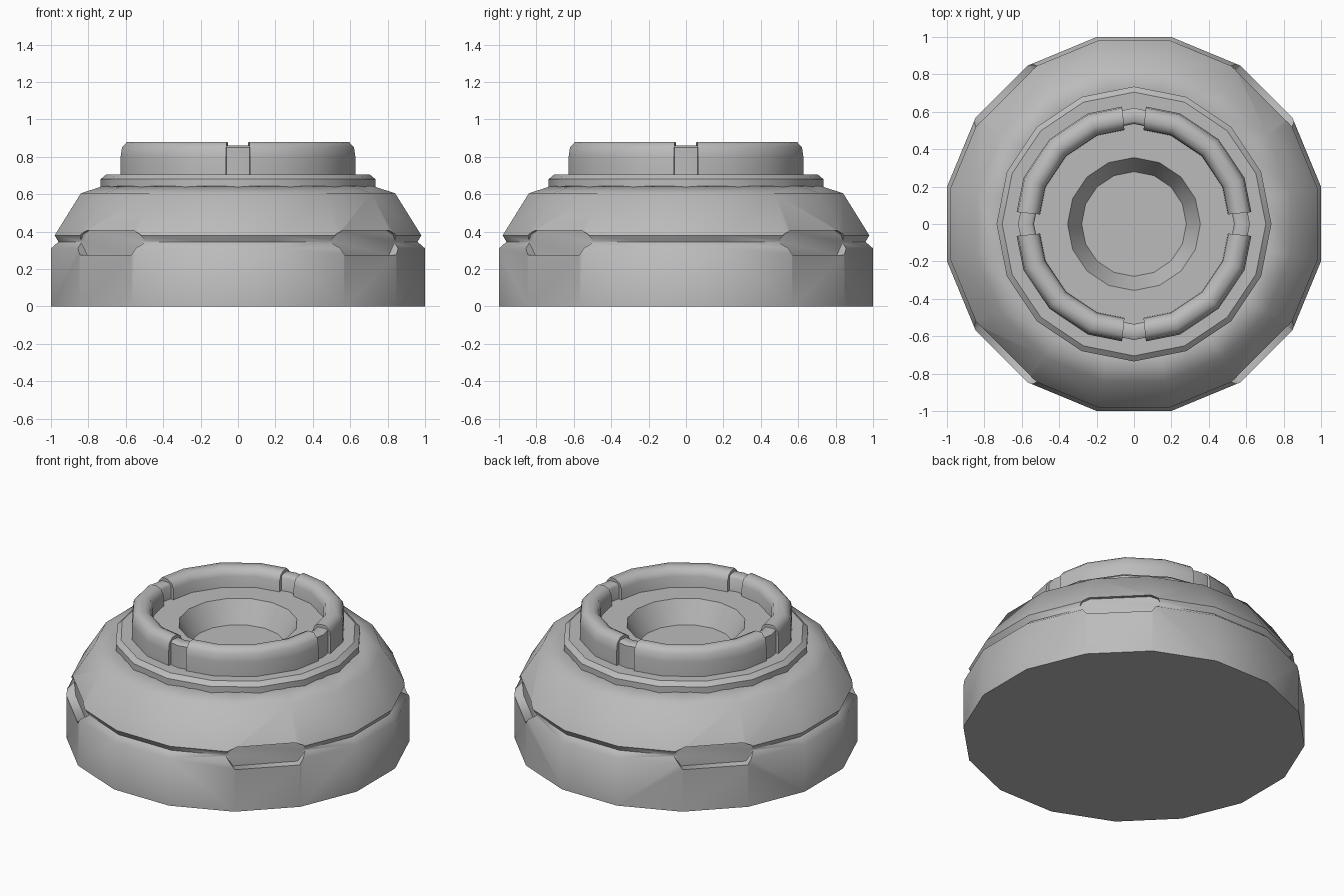
import bpy, bmesh, math
from mathutils import Matrix

if "Cube" in bpy.data.objects:
    bpy.data.objects.remove(bpy.data.objects["Cube"])

STEP = math.pi / 8  # 16-sided parts

grey = bpy.data.materials.new("warm_grey")
grey.diffuse_color = (0.5, 0.5, 0.5, 1)
grey.use_nodes = True
grey.node_tree.nodes["Principled BSDF"].inputs["Base Color"].default_value = grey.diffuse_color


def finish(name, bm, smooth=None):
    bmesh.ops.remove_doubles(bm, verts=bm.verts, dist=1e-5)
    bmesh.ops.recalc_face_normals(bm, faces=bm.faces)
    me = bpy.data.meshes.new(name)
    bm.to_mesh(me)
    bm.free()
    ob = bpy.data.objects.new(name, me)
    bpy.context.collection.objects.link(ob)
    me.materials.append(grey)
    if smooth:
        smooth_object(ob, smooth)
    return ob


def smooth_object(ob, angle):
    bpy.ops.object.select_all(action='DESELECT')
    ob.select_set(True)
    bpy.context.view_layer.objects.active = ob
    bpy.ops.object.shade_smooth_by_angle(angle=math.radians(angle))


def lathe(bm, profile, angles, full=True, loop=False):
    """Sweep (radius, z) points round z; angles off a 16-gon corner stay on its side."""
    rows = []
    for a, scale in angles:
        rows.append([bm.verts.new((r * scale * math.cos(a), r * scale * math.sin(a), z))
                     for r, z in profile])
    n, m = len(rows), len(profile)
    for i in range(n if full else n - 1):
        p, q = rows[i], rows[(i + 1) % n]
        for j in range(m if loop else m - 1):
            k = (j + 1) % m
            quad = [p[j], q[j], q[k], p[k]]
            if profile[j][0] == 0:
                quad = [p[j], q[k], p[k]]
            elif profile[k][0] == 0:
                quad = [p[j], q[j], p[k]]
            bm.faces.new(quad)
    if not full:
        bm.faces.new(rows[0])
        bm.faces.new(rows[-1])


corners = [(i * STEP, 1) for i in range(16)]
sides = [((i + 0.5) * STEP, 1 / math.cos(STEP / 2)) for i in range(16)]

# Wide base with a shallow groove and a sloping shoulder
bm = bmesh.new()
lathe(bm, [(0, 0), (1, 0), (1, 0.31), (0.96, 0.345), (0.98, 0.38), (0.84, 0.605),
           (0.715, 0.645), (0.6, 0.58), (0, 0.55)], sides)
base = finish("base", bm)

# Pill-shaped recesses on the diagonals
bm = bmesh.new()
pill = [(-0.245, 0.35), (-0.225, 0.385), (-0.18, 0.405), (0.18, 0.405), (0.225, 0.385),
        (0.245, 0.35), (0.195, 0.275), (-0.195, 0.275)]
for k in range(4):
    turn = Matrix.Rotation(math.pi / 4 + k * math.pi / 2, 4, 'Z')
    inner, outer = [[bm.verts.new(turn @ Matrix.Translation((d, y, z)).translation)
                     for y, z in pill] for d in (0.945, 1.1)]
    bm.faces.new(inner)
    bm.faces.new(outer)
    for i in range(8):
        j = (i + 1) % 8
        bm.faces.new([inner[i], inner[j], outer[j], outer[i]])
cutter = finish("recess_cutter", bm)
cutter.hide_render = True
cutter.hide_viewport = True
cut = base.modifiers.new("recesses", 'BOOLEAN')
cut.operation = 'DIFFERENCE'
cut.solver = 'EXACT'
cut.object = cutter
bpy.context.view_layer.objects.active = base
bpy.ops.object.modifier_apply(modifier=cut.name)
bpy.data.objects.remove(cutter)
smooth_object(base, 60)

# Collar with the inner floor and tapered well
bm = bmesh.new()
lathe(bm, [(0, 0.62), (0.28, 0.62), (0.355, 0.76), (0.56, 0.76), (0.56, 0.705),
           (0.705, 0.705), (0.735, 0.68), (0.735, 0.60), (0, 0.58)], corners)
finish("collar", bm, 40)

# Thin ring seen in the four notches
bm = bmesh.new()
lathe(bm, [(0.535, 0.70), (0.62, 0.70), (0.62, 0.85), (0.605, 0.86),
           (0.55, 0.86), (0.535, 0.845)], corners, loop=True)
finish("notch_ring", bm, 50)

# Four rounded rim segments
bm = bmesh.new()
gap = math.radians(5.8)
edge = math.cos(STEP / 2) / math.cos(STEP / 2 - gap)
rim = [(0.51, 0.70), (0.64, 0.70), (0.64, 0.80), (0.633, 0.85), (0.605, 0.88),
       (0.56, 0.88), (0.53, 0.865), (0.515, 0.83)]
for k in range(4):
    start = k * math.pi / 2
    span = [(start + gap, edge)] + [(start + i * STEP, 1) for i in (1, 2, 3)]
    span.append((start + math.pi / 2 - gap, edge))
    lathe(bm, rim, span, full=False, loop=True)
finish("rim_segments", bm, 50)
